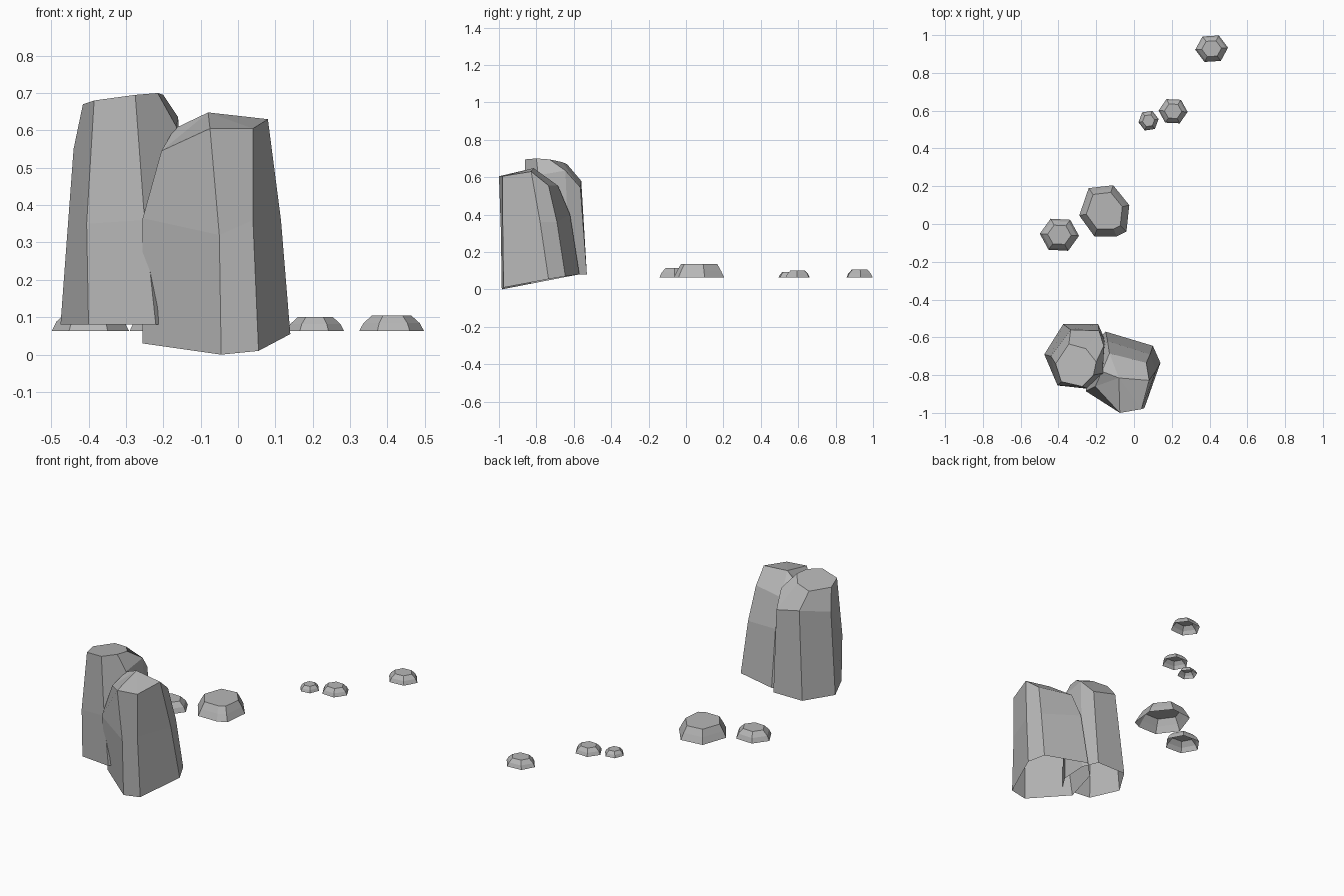
import bpy
import bmesh
from math import cos, sin, pi

default_cube = bpy.data.objects.get("Cube")
if default_cube:
    bpy.data.objects.remove(default_cube, do_unlink=True)

# One plain grey for all the stone
stone_grey = bpy.data.materials.new("stone grey")
stone_grey.use_nodes = True
colour = (0.47, 0.47, 0.47, 1)
stone_grey.diffuse_color = colour
stone_grey.node_tree.nodes["Principled BSDF"].inputs["Base Color"].default_value = colour


def loft(name, rings, peak=None):
    """Skin a stack of rings, open below; cap the top or fan it to a peak."""
    mesh = bpy.data.meshes.new(name)
    bm = bmesh.new()
    layers = [[bm.verts.new(point) for point in ring] for ring in rings]
    count = len(layers[0])
    for lower, upper in zip(layers, layers[1:]):
        for i in range(count):
            j = (i + 1) % count
            bm.faces.new((lower[i], lower[j], upper[j], upper[i]))
    top = layers[-1]
    if peak:
        apex = bm.verts.new(peak)
        for i in range(count):
            bm.faces.new((top[i], top[(i + 1) % count], apex))
    else:
        bm.faces.new(top)
    bm.to_mesh(mesh)
    bm.free()
    mesh.materials.append(stone_grey)
    obj = bpy.data.objects.new(name, mesh)
    bpy.context.scene.collection.objects.link(obj)


# Tall boulder: each column is base, shoulder and rim, counter-clockwise
tall_columns = [
    ((-.475, -.69, .08), (-.44, -.7, .55), (-.415, -.74, .67)),
    ((-.4, -.855, .08), (-.405, -.855, .35), (-.385, -.835, .68)),
    ((-.22, -.875, .08), (-.25, -.87, .36), (-.275, -.86, .695)),
    ((-.16, -.78, .08), (-.165, -.79, .61), (-.215, -.8, .7)),
    ((-.15, -.62, .08), (-.16, -.645, .635), (-.2, -.73, .695)),
    ((-.19, -.53, .08), (-.185, -.565, .545), (-.255, -.66, .68)),
    ((-.375, -.53, .08), (-.335, -.56, .58), (-.345, -.635, .668)),
]
loft("tall_boulder", zip(*tall_columns))

# Leaning boulder with a ridged top
leaning_columns = [
    ((-.255, -.83, .03), (-.255, -.885, .365), (-.205, -.86, .545)),
    ((-.045, -.985, 0), (-.05, -.99, .32), (-.075, -1, .605)),
    ((.055, -.975, .01), (.04, -.98, .36), (.04, -.98, .605)),
    ((.14, -.735, .055), (.115, -.78, .36), (.08, -.828, .63)),
    ((.1, -.645, .07), (.085, -.69, .36), (.065, -.735, .555)),
    ((-.15, -.57, .08), (-.14, -.62, .4), (-.13, -.685, .555)),
    ((-.23, -.65, .065), (-.2, -.7, .4), (-.17, -.78, .605)),
]
loft("leaning_boulder", zip(*leaning_columns), peak=(-.08, -.815, .648))


def pebble(name, x, y, height, outline, top_scale):
    """Open-bottomed stone with a softened shoulder above its outline."""
    ground = .063
    rings = [[(x + u * scale, y + v * scale, ground + height * level)
              for u, v in outline]
             for scale, level in ((1, 0), (.87, .5), (top_scale, 1))]
    loft(name, rings)


def hexagon(half_x, half_y, turn):
    return [(half_x * cos(turn + k * pi / 3), half_y * sin(turn + k * pi / 3))
            for k in range(6)]


# Trail of small stones
large_outline = [(-.133, -.025), (-.053, -.135), (.067, -.135), (.117, -.11),
                 (.132, .03), (.047, .135), (-.083, .12)]
pebble("large_pebble", -.157, .07, .072, large_outline, .72)
pebble("left_pebble", -.395, -.057, .052, hexagon(.104, .095, -.06), .6)
pebble("tiny_pebble", .077, .547, .03, hexagon(.054, .056, .15), .6)
pebble("middle_pebble", .207, .597, .038, hexagon(.077, .072, -.05), .6)
pebble("far_pebble", .411, .928, .042, hexagon(.087, .078, .07), .6)
